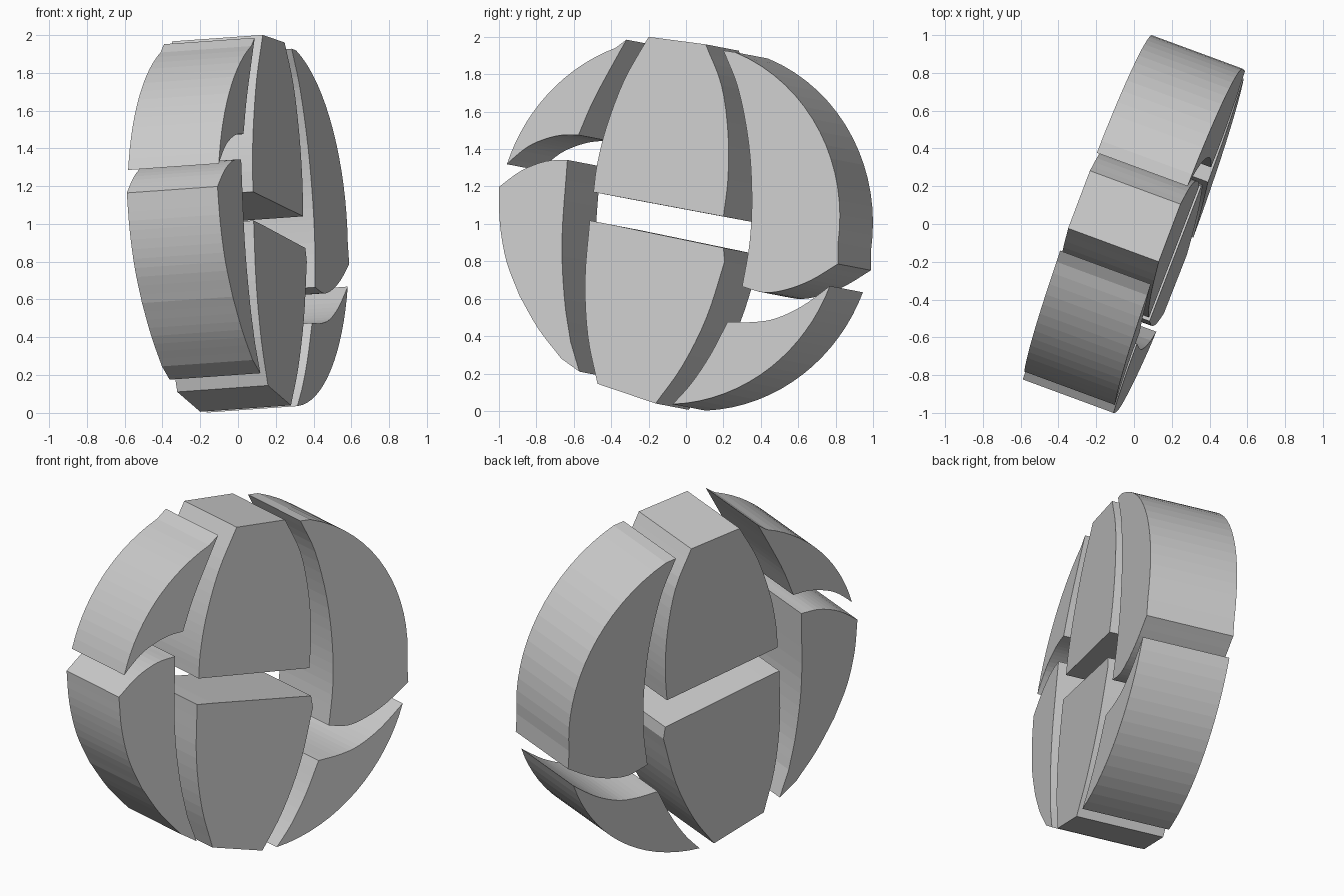
import bpy, bmesh, math
from mathutils import Vector

if "Cube" in bpy.data.objects:
    bpy.data.objects.remove(bpy.data.objects["Cube"])

# Tilted disc: the face plane is x = A + B*y + C*z, the thickness runs along its normal
A, B, C = 0.343, 0.369, -0.069
DEPTH = Vector((-0.48, 0.177, -0.034))
CY, CZ, R = -0.086, 1.017, 0.984

grey = bpy.data.materials.new("plain grey")
grey.diffuse_color = (0.6, 0.6, 0.6, 1)
grey.use_nodes = True
grey.node_tree.nodes["Principled BSDF"].inputs["Base Color"].default_value = grey.diffuse_color


def arc(p, q, n=14, k=1.0):
    """Rim of the disc between the directions of p and q (shorter way round)."""
    a0 = math.atan2(p[1] - CZ, p[0] - CY)
    a1 = math.atan2(q[1] - CZ, q[0] - CY)
    d = (a1 - a0 + math.pi) % (2 * math.pi) - math.pi
    out = []
    for i in range(n + 1):
        t = a0 + d * i / n
        r = k * R / math.sqrt(1 + (B * math.cos(t) + C * math.sin(t)) ** 2)
        out.append((CY + r * math.cos(t), CZ + r * math.sin(t)))
    return out


def curve(*pts, n=4):
    """Smooth curve through the points."""
    v = [Vector(p) for p in pts]
    v = [2 * v[0] - v[1]] + v + [2 * v[-1] - v[-2]]
    out = []
    for i in range(1, len(v) - 2):
        a, b, c, d = v[i - 1:i + 3]
        for k in range(n):
            t = k / n
            out.append(tuple(0.5 * (2 * b + (c - a) * t + (2 * a - 5 * b + 4 * c - d) * t * t
                                    + (3 * b - a - 3 * c + d) * t ** 3)))
    return out + [tuple(v[-2])]


def piece(name, *edges):
    """Join outline edges, drop repeated points, extrude through the disc."""
    pts = []
    for p in (p for e in edges for p in e):
        if not pts or math.dist(p, pts[-1]) > 0.012:
            pts.append(p)
    if math.dist(pts[0], pts[-1]) < 0.012:
        pts.pop()
    bm = bmesh.new()
    front = [bm.verts.new((A + B * y + C * z, y, z)) for y, z in pts]
    back = [bm.verts.new(v.co + DEPTH) for v in front]
    bm.faces.new(front)
    bm.faces.new(back[::-1])
    for i in range(len(pts)):
        j = (i + 1) % len(pts)
        bm.faces.new((front[j], front[i], back[i], back[j]))
    bmesh.ops.recalc_face_normals(bm, faces=bm.faces)
    me = bpy.data.meshes.new(name)
    bm.to_mesh(me)
    bm.free()
    me.materials.append(grey)
    bpy.context.collection.objects.link(bpy.data.objects.new(name, me))


# Upper left crescent
piece("upper_left_segment",
      arc((-0.96, 1.32), (-0.38, 1.95)),
      curve((-0.318, 1.985), (-0.41, 1.82), (-0.50, 1.65), (-0.575, 1.475)),
      curve((-0.575, 1.475), (-0.66, 1.475), (-0.75, 1.455), (-0.85, 1.41), (-0.96, 1.32)))

# Upper middle panel
piece("upper_middle_segment",
      [(-0.20, 2.0), (0.105, 1.96)],
      curve((0.105, 1.96), (0.19, 1.74), (0.225, 1.48), (0.224, 1.24), (0.20, 1.04)),
      curve((0.20, 1.04), (-0.495, 1.17), n=1),
      curve((-0.495, 1.17), (-0.475, 1.32), (-0.425, 1.52), (-0.33, 1.77), (-0.20, 2.0)))

# Large upper right blade
piece("upper_right_segment",
      [(0.20, 1.927)],
      arc((0.26, 1.91), (0.80, 0.90), 16, 0.984),
      curve((0.812, 0.786), (0.67, 0.70), (0.54, 0.65), (0.42, 0.633), (0.30, 0.665)),
      curve((0.30, 0.665), (0.34, 0.90), (0.352, 1.15), (0.335, 1.43), (0.28, 1.72), (0.20, 1.927)))

# Lower left blade
piece("lower_left_segment",
      curve((-1.0, 1.198), (-0.995, 1.0), (-0.96, 0.80), (-0.89, 0.615)),
      curve((-0.89, 0.615), (-0.79, 0.44), (-0.667, 0.28)),
      [(-0.57, 0.21), (-0.617, 0.37)],
      curve((-0.617, 0.37), (-0.65, 0.60), (-0.663, 0.92), (-0.634, 1.342)),
      curve((-0.634, 1.342), (-0.75, 1.335), (-0.88, 1.285), (-1.0, 1.198)))

# Lower middle panel
piece("lower_middle_segment",
      [(-0.515, 1.018), (-0.42, 1.0), (0.20, 0.872)],
      curve((0.207, 0.80), (0.11, 0.50), (-0.02, 0.24), (-0.163, 0.04)),
      [(-0.163, 0.04), (-0.473, 0.145)],
      curve((-0.473, 0.145), (-0.525, 0.40), (-0.54, 0.70), (-0.515, 1.018)))

# Lower right crescent
piece("lower_right_segment",
      arc((-0.072, 0.035), (0.77, 0.668), 16),
      curve((0.77, 0.668), (0.62, 0.56), (0.48, 0.495), (0.36, 0.475), (0.222, 0.476)),
      curve((0.222, 0.476), (0.13, 0.30), (0.03, 0.15), (-0.072, 0.035)))
